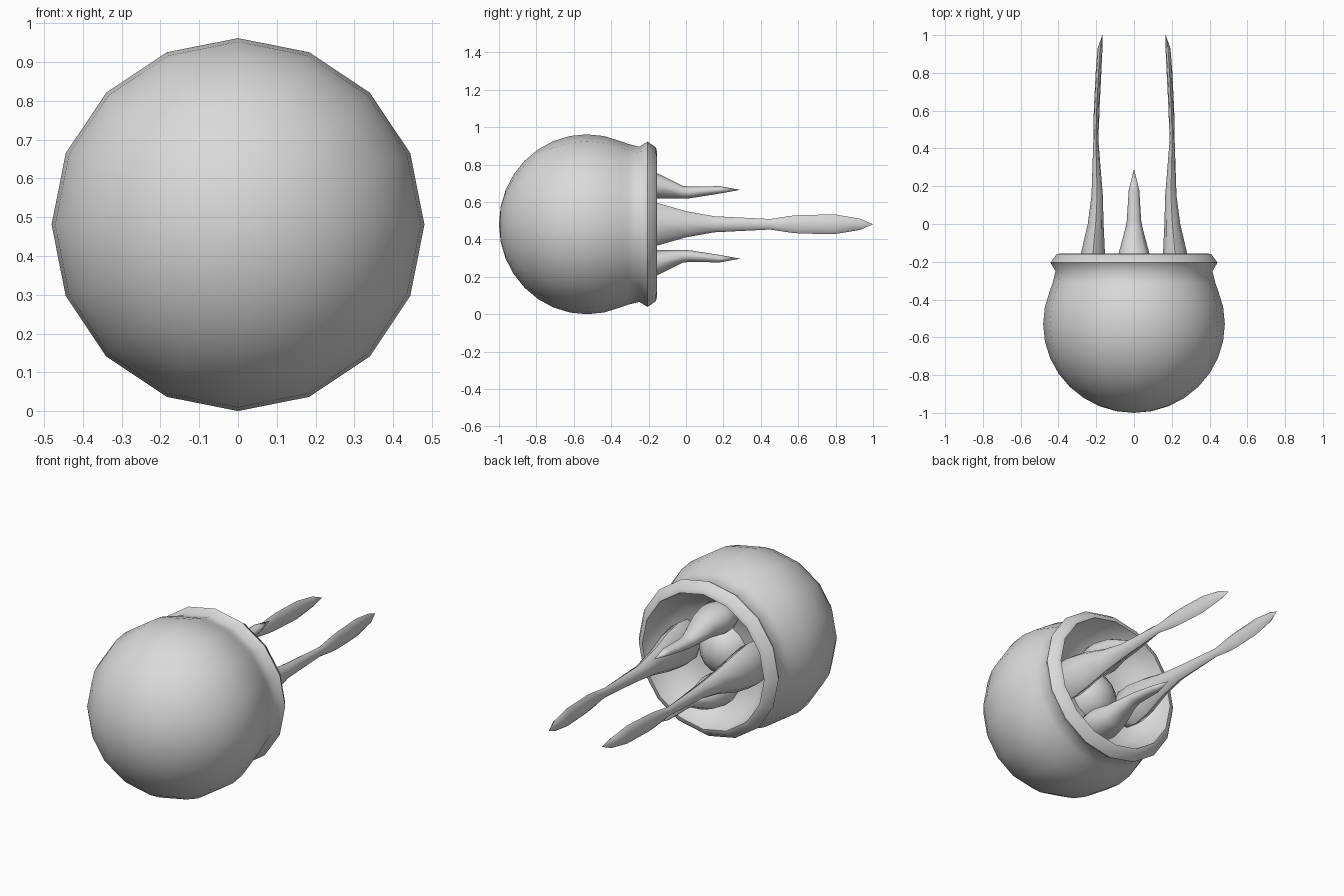
import bpy, bmesh, math

if "Cube" in bpy.data.objects:
    bpy.data.objects.remove(bpy.data.objects["Cube"])

CZ = 0.481  # height of the body axis

grey = bpy.data.materials.new("pale_grey")
grey.diffuse_color = (0.7, 0.7, 0.7, 1)
grey.use_nodes = True
grey.node_tree.nodes["Principled BSDF"].inputs["Base Color"].default_value = grey.diffuse_color


def loft(name, rings, sides, angle=60):
    """Skin elliptical rings (y, cx, cz, rx, rz) along the y axis; cz is relative to the axis."""
    bm = bmesh.new()
    loops = []
    for y, cx, cz, rx, rz in rings:
        loops.append([bm.verts.new((cx + rx * math.sin(2 * math.pi * k / sides), y,
                                    CZ + cz + rz * math.cos(2 * math.pi * k / sides)))
                      for k in range(sides)])
    for a, b in zip(loops, loops[1:]):
        for k in range(sides):
            n = (k + 1) % sides
            bm.faces.new((a[k], a[n], b[n], b[k]))
    bm.faces.new(loops[0])
    bm.faces.new(loops[-1])
    bmesh.ops.remove_doubles(bm, verts=bm.verts, dist=0.0005)
    bmesh.ops.recalc_face_normals(bm, faces=bm.faces)
    mesh = bpy.data.meshes.new(name)
    bm.to_mesh(mesh)
    bm.free()
    mesh.materials.append(grey)
    ob = bpy.data.objects.new(name, mesh)
    bpy.context.collection.objects.link(ob)
    bpy.ops.object.select_all(action='DESELECT')
    ob.select_set(True)
    bpy.context.view_layer.objects.active = ob
    bpy.ops.object.shade_smooth_by_angle(angle=math.radians(angle))
    return ob


# Bell: round dome, pinched neck, flared lip and hollow underside
dome = [(-0.53 - 0.47 * math.cos(math.radians(t)), 0.481 * math.sin(math.radians(t)))
        for t in [11.25 * i for i in range(11)]]
lip = [(-0.31, 0.43), (-0.25, 0.415), (-0.205, 0.442), (-0.16, 0.41), (-0.155, 0.385)]
hollow = [(-0.22, 0.37), (-0.30, 0.31), (-0.34, 0.22), (-0.35, 0.14),
          (-0.29, 0.12), (-0.25, 0.07), (-0.235, 0)]
loft("bell", [(y, 0, 0, r, r) for y, r in dome + lip + hollow], 16)

# Long side tentacles: swollen root, thin stalk, flat paddle tip
long_rings = [(-0.40, 0.215, 0.05, 0.07), (-0.33, 0.22, 0.075, 0.12), (-0.25, 0.22, 0.075, 0.13),
              (-0.15, 0.217, 0.063, 0.113), (0.0, 0.203, 0.042, 0.07), (0.15, 0.195, 0.03, 0.043),
              (0.45, 0.202, 0.013, 0.028), (0.56, 0.199, 0.015, 0.045), (0.62, 0.197, 0.015, 0.05),
              (0.80, 0.188, 0.015, 0.052), (0.93, 0.180, 0.013, 0.03), (1.0, 0.168, 0, 0)]
for side, label in ((-1, "left"), (1, "right")):
    loft("long_tentacle_" + label,
         [(y, side * x, 0, rx, rz) for y, x, rx, rz in long_rings], 8)

# Short upper and lower tentacles: swollen root, tapered point
short_rings = [(-0.40, 0.20, 0.06, 0.05), (-0.33, 0.205, 0.10, 0.08), (-0.25, 0.205, 0.105, 0.083),
               (-0.15, 0.205, 0.08, 0.067), (-0.02, 0.172, 0.045, 0.034),
               (0.02, 0.170, 0.038, 0.031), (0.18, 0.184, 0.028, 0.02), (0.29, 0.184, 0, 0)]
for side, label in ((-1, "lower"), (1, "upper")):
    loft("short_tentacle_" + label,
         [(y, 0, side * z, rx, rz) for y, z, rx, rz in short_rings], 8)
